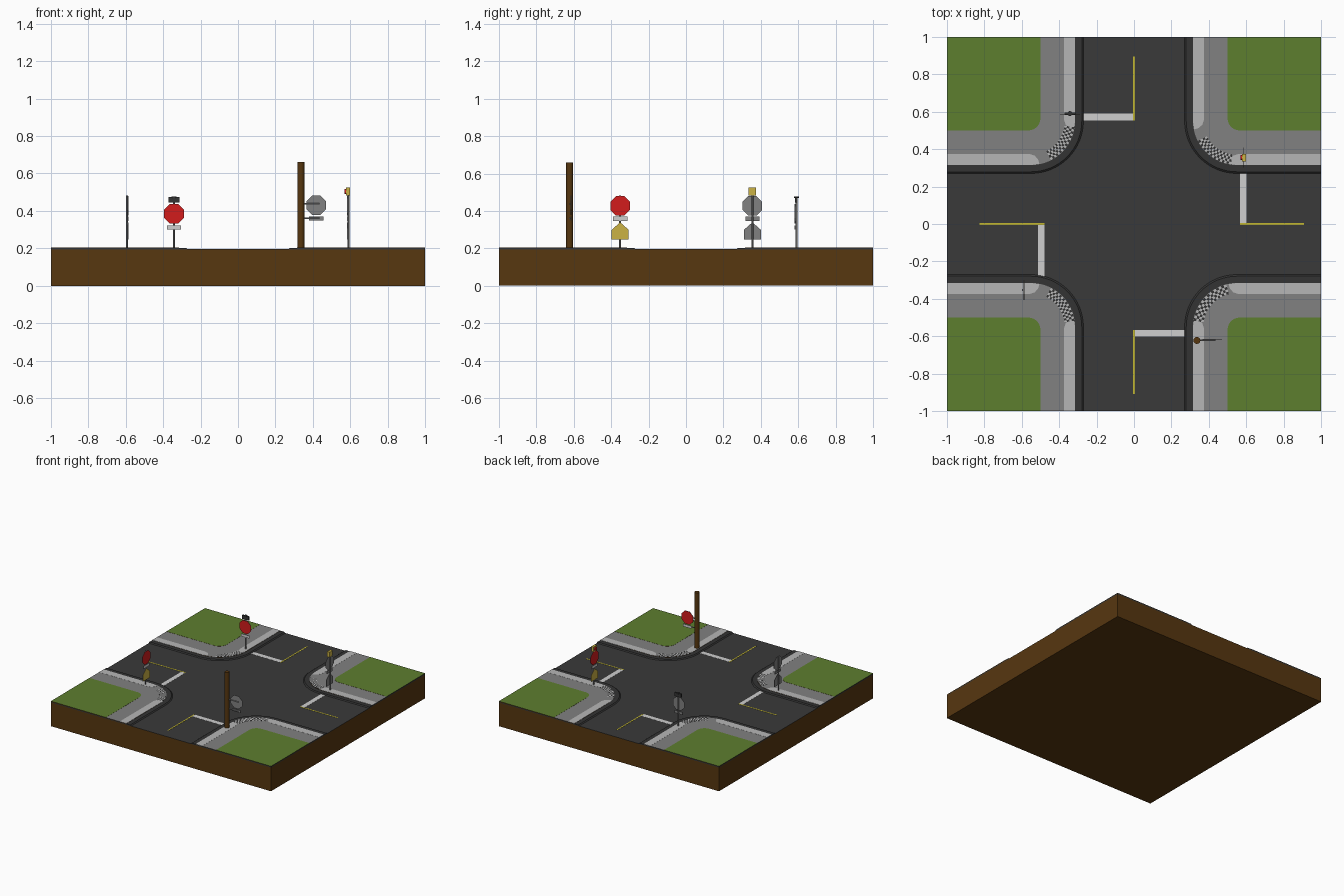
import bpy, bmesh, math
from mathutils import Matrix, Vector

if "Cube" in bpy.data.objects:
    bpy.data.objects.remove(bpy.data.objects["Cube"])


def mat(name, r, g, b):
    m = bpy.data.materials.new(name)
    m.diffuse_color = (r, g, b, 1)
    m.use_nodes = True
    m.node_tree.nodes["Principled BSDF"].inputs["Base Color"].default_value = m.diffuse_color
    return m


SOIL = mat("soil_brown", 0.095, 0.038, 0.005)
GRASS = mat("grass_green", 0.11, 0.21, 0.028)
ROAD = mat("asphalt", 0.042, 0.042, 0.042)
CURB = mat("dark_curb", 0.033, 0.033, 0.033)
GREY = mat("concrete_grey", 0.22, 0.22, 0.22)
LIGHT = mat("light_concrete", 0.47, 0.47, 0.47)
WHITE = mat("paint_white", 0.62, 0.62, 0.62)
LINE = mat("line_yellow", 0.54, 0.47, 0.03)
YELLOW = mat("sign_yellow", 0.60, 0.45, 0.06)
RED = mat("sign_red", 0.65, 0.012, 0.012)


def finish(bm, name, mats, mtx=Matrix()):
    bm.transform(mtx)
    bmesh.ops.recalc_face_normals(bm, faces=bm.faces)
    me = bpy.data.meshes.new(name)
    bm.to_mesh(me)
    bm.free()
    for m in mats:
        me.materials.append(m)
    ob = bpy.data.objects.new(name, me)
    bpy.context.collection.objects.link(ob)
    return ob


def prism(name, low, z0, z1, mats, top=None, mtx=Matrix()):
    """Loft a flat outline from z0 to z1; a second material goes on the z1 cap."""
    bm = bmesh.new()
    a = [bm.verts.new((x, y, z0)) for x, y in low]
    b = [bm.verts.new((x, y, z1)) for x, y in (top or low)]
    n = len(a)
    bm.faces.new(a[::-1])
    cap = bm.faces.new(b)
    for i in range(n):
        bm.faces.new((a[i], a[(i + 1) % n], b[(i + 1) % n], b[i]))
    if len(mats) > 1:
        cap.material_index = 1
    return finish(bm, name, mats, mtx)


def rect(x0, y0, x1, y1):
    return [(x0, y0), (x1, y0), (x1, y1), (x0, y1)]


def cylinder(name, r, p, q, m, sides=12, mtx=Matrix()):
    p, q = Vector(p), Vector(q)
    bm = bmesh.new()
    bmesh.ops.create_cone(bm, cap_ends=True, segments=sides, radius1=r, radius2=r, depth=(q - p).length)
    rot = (q - p).to_track_quat('Z', 'Y').to_matrix().to_4x4()
    ob = finish(bm, name, [m], mtx @ Matrix.Translation((p + q) / 2) @ rot)
    bpy.context.view_layer.objects.active = ob
    ob.select_set(True)
    bpy.ops.object.shade_smooth_by_angle()
    ob.select_set(False)
    return ob


# ground block and road
prism("ground_block", rect(-1, -1, 1, 1), 0, 0.194, [SOIL])
prism("road_surface", rect(-1, -1, 1, 1), 0.194, 0.196, [ROAD])


def quadrant(d, c):
    """Corner outline at distance d from the road axes, arc centred on (c, c)."""
    r = c - d
    arc = [(c + r * math.cos(t), c + r * math.sin(t))
           for t in (math.pi + math.pi / 2 * i / 16 for i in range(17))]
    return [(d, 1)] + arc + [(1, d), (1, 1)]


# light paving strip with a rounded inner end
strip = [(0.315, 1), (0.315, 0.55), (0.322, 0.505), (0.345, 0.512), (0.365, 0.53), (0.375, 0.56), (0.375, 1)]

# four corners: (name, sign x, sign y, tactile pad start and end angle in local frame)
for name, sx, sy, a0, a1 in (("north_east", 1, 1, 207, 262), ("north_west", -1, 1, 188, 243),
                             ("south_west", -1, -1, 188, 243), ("south_east", 1, -1, 188, 256)):
    m = Matrix.Diagonal((sx, sy, 1, 1))
    prism("curb_" + name, quadrant(0.27, 0.55), 0.196, 0.203, [CURB], quadrant(0.279, 0.55), m)
    prism("sidewalk_" + name, quadrant(0.315, 0.55), 0.195, 0.2042, [SOIL, GREY], None, m)
    prism("lawn_" + name, quadrant(0.5, 0.565), 0.2, 0.2052, [SOIL, GRASS], None, m)
    prism("paving_a_" + name, strip, 0.203, 0.205, [LIGHT], None, m)
    prism("paving_b_" + name, [(y, x) for x, y in strip], 0.203, 0.205, [LIGHT], None, m)

    # checkered tactile pad following the corner arc
    bm = bmesh.new()
    rows, cols = 4, 18
    grid = [[bm.verts.new((0.55 + r * math.cos(t), 0.55 + r * math.sin(t), 0.2056))
             for t in (math.radians(a0 + (a1 - a0) * j / cols) for j in range(cols + 1))]
            for r in (0.18 + 0.054 * i / rows for i in range(rows + 1))]
    for i in range(rows):
        for j in range(cols):
            f = bm.faces.new((grid[i][j], grid[i + 1][j], grid[i + 1][j + 1], grid[i][j + 1]))
            f.material_index = (i + j) % 2
    bmesh.ops.recalc_face_normals(bm, faces=bm.faces)
    bmesh.ops.solidify(bm, geom=bm.faces[:], thickness=0.001)
    finish(bm, "tactile_pad_" + name, [LIGHT, CURB], m)

# stop bars and centre lines
for name, bar, line in (
        ("north", rect(-0.275, 0.553, 0, 0.59), rect(-0.005, 0.553, 0.005, 0.895)),
        ("east", rect(0.565, 0, 0.602, 0.272), rect(0.565, -0.005, 0.908, 0.005)),
        ("south", rect(0, -0.602, 0.272, -0.565), rect(-0.005, -0.908, 0.005, -0.565)),
        ("west", rect(-0.512, -0.283, -0.477, 0), rect(-0.825, -0.005, -0.477, 0.005))):
    prism("stop_bar_" + name, bar, 0.195, 0.1968, [WHITE])
    prism("centre_line_" + name, line, 0.195, 0.1974, [LINE])

# sign plates: drawn in x/z facing -y, then placed by a matrix
UPRIGHT = Matrix.Rotation(math.pi / 2, 4, 'X')
octagon = [(0.057 * math.cos(math.radians(22.5 + 45 * i)),
            0.057 * math.sin(math.radians(22.5 + 45 * i))) for i in range(8)]
panel = rect(-0.038, -0.011, 0.038, 0.011)
pentagon = [(-0.045, -0.045), (0.045, -0.045), (0.045, 0.008), (0, 0.048), (-0.045, 0.008)]


def plate(name, shape, z, colour, place, x=0.0):
    prism(name, shape, 0.005, 0.009, [GREY, colour],
          None, place @ Matrix.Translation((x, 0, z)) @ UPRIGHT)


def at(x, y, deg):
    return Matrix.Translation((x, y, 0)) @ Matrix.Rotation(math.radians(deg), 4, 'Z')


# north-west sign with dark blade on top
nw = at(-0.342, 0.59, 0)
cylinder("north_west_post", 0.0055, (0, 0, 0.2), (0, 0, 0.475), GREY, 12, nw)
plate("north_west_stop_plate", octagon, 0.385, RED, nw)
plate("north_west_lower_panel", panel, 0.312, WHITE, nw)
prism("north_west_top_blade", rect(-0.03, -0.006, 0.03, 0.006), 0.445, 0.475, [CURB], None, nw)
cylinder("north_west_post_cap", 0.013, (0, 0, 0.47), (0, 0, 0.478), CURB, 16, nw)

# west and east signs with warning pentagon
for name, place in (("south_west", at(-0.594, -0.352, 90)), ("north_east", at(0.59, 0.355, -90))):
    cylinder(name + "_post", 0.0055, (0, 0, 0.2), (0, 0, 0.482), GREY, 12, place)
    plate(name + "_stop_plate", octagon, 0.427, RED, place)
    plate(name + "_middle_panel", panel, 0.358, WHITE, place)
    plate(name + "_warning_plate", pentagon, 0.291, YELLOW, place)

# beacon on the north-east sign
ne = at(0.59, 0.355, -90)
prism("beacon_box", rect(-0.02, -0.014, 0.02, 0.007), 0.482, 0.524, [YELLOW], None, ne)
cylinder("beacon_lens", 0.014, (0, -0.013, 0.503), (0, -0.02, 0.503), RED, 16, ne)

# wooden pole with side-mounted sign facing the crossing
se = at(0.336, -0.622, 180)
cylinder("wooden_pole", 0.0185, (0, 0, 0.198), (0, 0, 0.66), SOIL, 16, se)
for i, z in enumerate((0.437, 0.36)):
    cylinder("side_arm_%d" % i, 0.004, (0, 0, z), (-0.1, 0, z), GREY, 8, se)
plate("south_east_stop_plate", octagon, 0.43, RED, se, -0.082)
plate("south_east_lower_panel", panel, 0.36, WHITE, se, -0.082)
